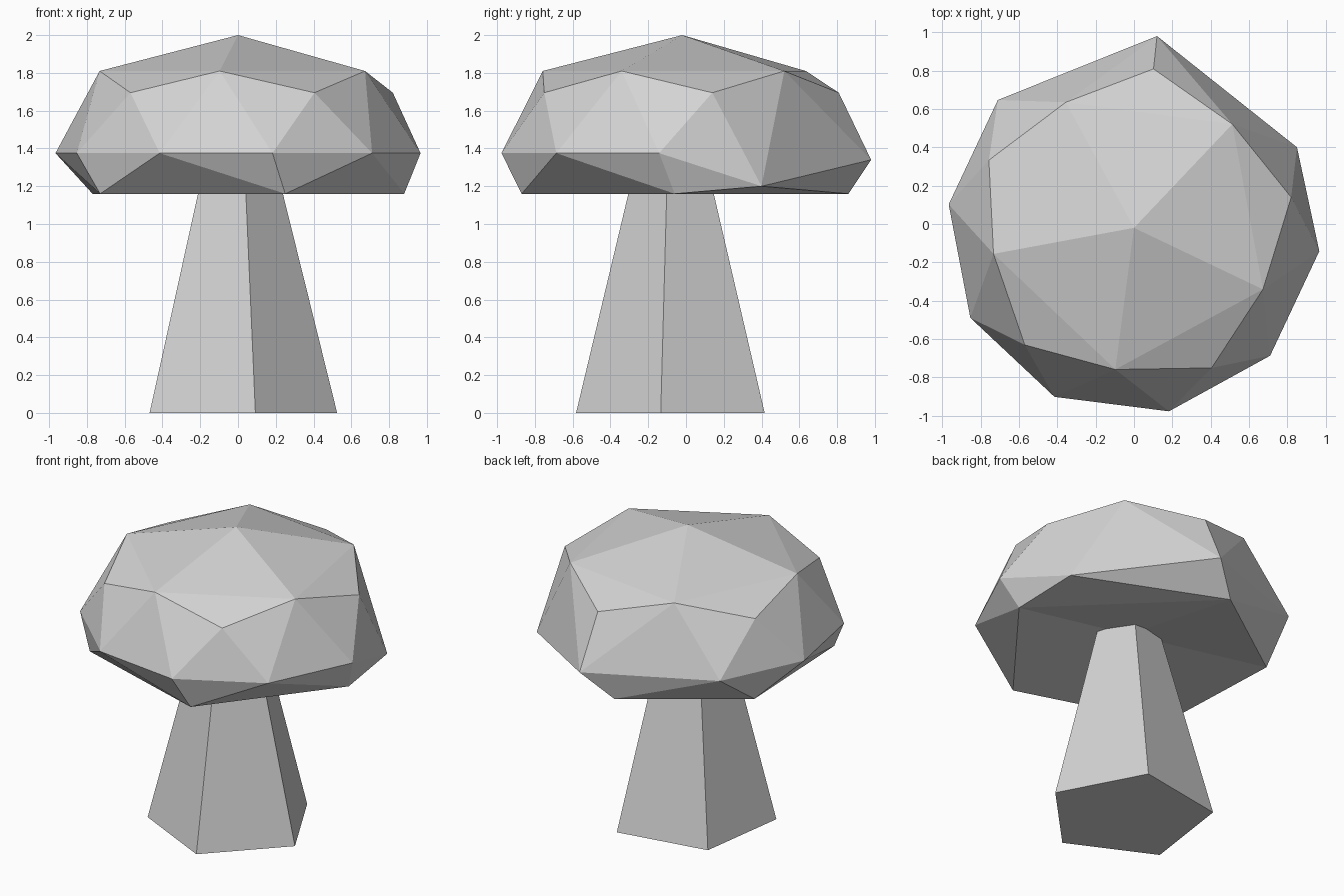
import bpy
import bmesh
from math import cos, sin, radians
from mathutils import Vector

default = bpy.data.objects.get("Cube")
if default:
    bpy.data.objects.remove(default, do_unlink=True)

# Single flat colour
grey = bpy.data.materials.new("light_grey")
grey.use_nodes = True
colour = (0.65, 0.65, 0.65, 1)
grey.diffuse_color = colour
grey.node_tree.nodes["Principled BSDF"].inputs["Base Color"].default_value = colour


def ring(count, step, start, radius, z, cy=-0.02):
    """Points spaced evenly around the vertical axis, angles in degrees."""
    angles = [radians(start + step * i) for i in range(count)]
    return [Vector((radius * cos(a), cy + radius * sin(a), z)) for a in angles]


def finish(bm, name):
    """Turn a bmesh into a flat-shaded object."""
    bmesh.ops.recalc_face_normals(bm, faces=bm.faces[:])
    mesh = bpy.data.meshes.new(name)
    bm.to_mesh(mesh)
    bm.free()
    mesh.materials.append(grey)
    obj = bpy.data.objects.new(name, mesh)
    bpy.context.collection.objects.link(obj)
    return obj


# Cap: faceted dome wrapped around staggered rings
UNDERSIDE_Z = 1.16
points = [Vector((0, -0.02, 2))]
points += ring(5, 72, 46.5, 0.745, 1.81)
points += ring(5, 72, 83, 0.835, 1.695)
points += ring(7, 36, 136.8, 0.974, 1.375)
# Uneven back corner of the rim
points += [Vector((0.12, 0.98, 1.34)), Vector((0.85, 0.4, 1.2))]
# Underside corners
corners = [(0.25, -0.87), (0.88, -0.06), (-0.06, 0.86), (-0.77, 0.36), (-0.73, -0.56)]
points += [Vector((x, y, UNDERSIDE_Z)) for x, y in corners]

bm = bmesh.new()
for p in points:
    bm.verts.new(p)
bmesh.ops.convex_hull(bm, input=bm.verts[:])

# Replace the flat underside with a shallow hollow
flat = [f for f in bm.faces if all(v.co.z < UNDERSIDE_Z + 0.01 for v in f.verts)]
bmesh.ops.delete(bm, geom=flat, context='FACES')
centre = bm.verts.new((0, -0.05, UNDERSIDE_Z + 0.13))
for edge in [e for e in bm.edges if e.is_boundary]:
    bm.faces.new((edge.verts[0], edge.verts[1], centre))
finish(bm, "mushroom_cap")

# Stem: tapered five-sided column reaching into the cap
bm = bmesh.new()
bottom = [bm.verts.new(p) for p in ring(5, 72, -80, 0.53, 0, -0.06)]
top = [bm.verts.new(p) for p in ring(5, 72, -80, 0.2, 1.32, -0.07)]
bm.faces.new(bottom)
bm.faces.new(top)
for i in range(5):
    j = (i + 1) % 5
    bm.faces.new((bottom[i], bottom[j], top[j], top[i]))
finish(bm, "mushroom_stem")
